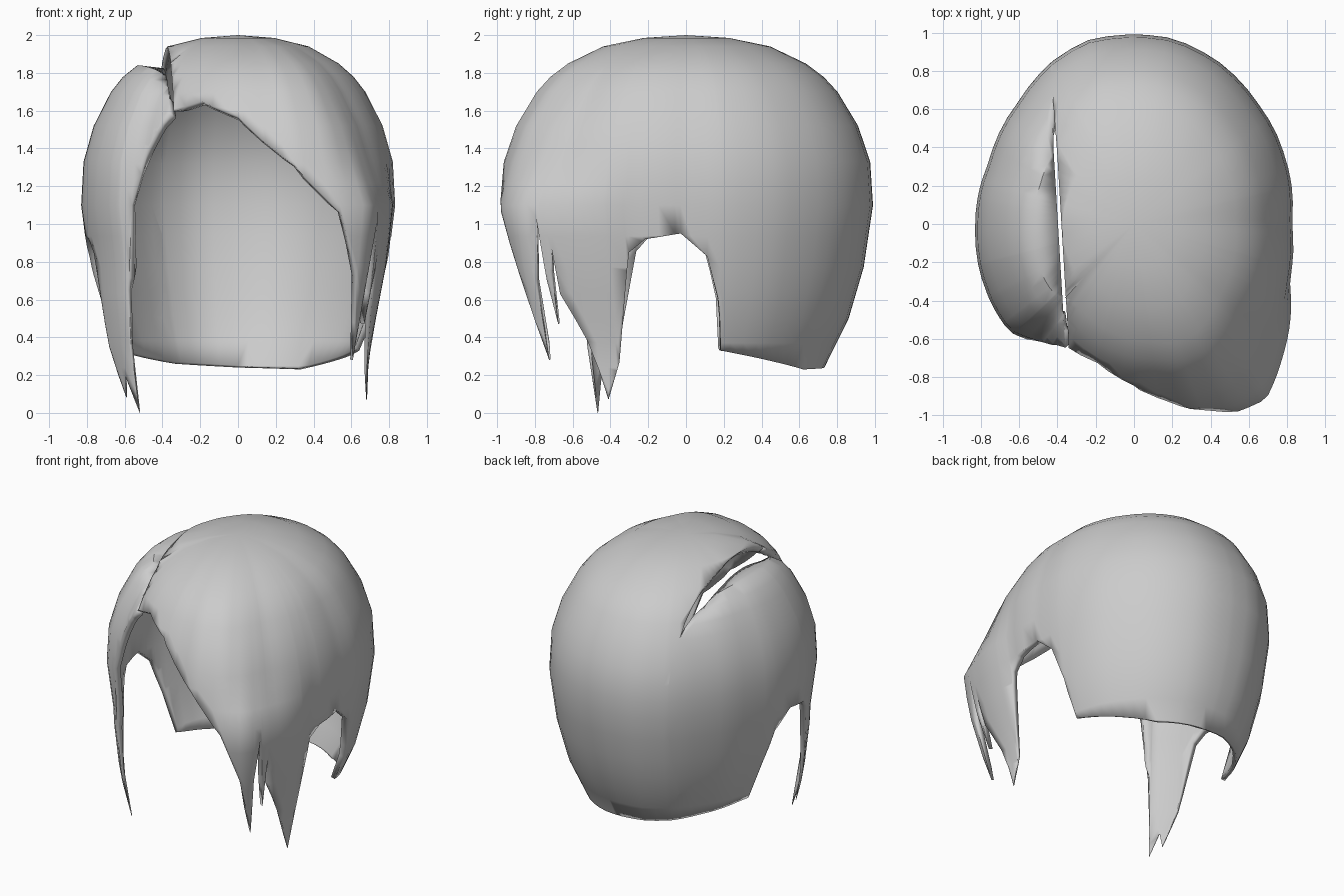
import bpy, bmesh, math
from mathutils import Vector

old = bpy.data.objects.get("Cube")
if old:
    bpy.data.objects.remove(old)

# Plan outline: (angle in degrees, radius)
OUTLINE = [(-118, .84), (-90, .95), (-81, .975), (-72, 1.025), (-61, 1.03), (-53, .99),
           (-42, .92), (-20, .865), (0, .825), (25, .865), (34, .885), (43, .9), (62, .955),
           (78, .99), (104, .99), (117, .95), (133, .88), (157, .825), (181, .83),
           (212, .855), (221, .86), (230, .805), (239, .825), (242, .84)]
# Extra radius of the swept fringe, and how it fades with height
BULGE = [(-118, 0), (-75, 0), (-61, .095), (-53, .165), (-42, .13), (-20, 0), (242, 0)]
BULGE_FADE = [(0, 1), (1.08, 1), (1.33, .3), (1.7, 0), (2, 0)]
# Vertical profile: (height, radius factor)
PROFILE = [(0, .67), (.24, .74), (.5, .87), (.77, .95), (1.1, 1), (1.33, .985), (1.52, .92),
           (1.7, .81), (1.78, .735), (1.85, .64), (1.94, .45), (1.985, .23), (2, 0)]
LEFT_STRANDS = [(0, .83), (.3, .84), (.77, .95)]
RIGHT_LOCK = [(0, .82), (.3, .9), (.77, .96)]
# Hairline, in order: fringe, side strands, ear notch, nape, other notch, side lock
HAIRLINE = [(-118, 1.6), (-105, 1.65), (-90, 1.57), (-81, 1.43), (-73, 1.31), (-61, 1.06),
            (-54.5, .72), (-50, .28), (-49.3, .7), (-47, 1.04), (-46.3, .7), (-45.3, .47),
            (-44.5, .75), (-43.8, .88), (-43.2, .63), (-37, .38), (-31, .07), (-27, .27),
            (-21, .85), (-15, .92), (-2, .95), (8, .83), (13, .6), (16, .33), (62, .23),
            (90, .24), (118, .26), (164, .33), (167, .6), (172, .83), (182, .95), (195, .92),
            (200, .85), (208, .35), (215, .08), (217, .2), (222, 0), (222.7, .35),
            (223.5, .65), (227, 1.1), (232.5, 1.4), (238, 1.54), (242, 1.6)]


def lerp(table, x):
    for (a, u), (b, v) in zip(table, table[1:]):
        if x <= b:
            return u + (v - u) * (x - a) / (b - a)
    return table[-1][1]


def point(angle, z):
    a = math.radians(angle)
    factor = lerp(PROFILE, z)
    if math.sin(a) < -.2 and z < .77:         # front strands hang straighter
        factor = lerp(LEFT_STRANDS if math.cos(a) > 0 else RIGHT_LOCK, z)
    r = (lerp(OUTLINE, angle) + lerp(BULGE, angle) * lerp(BULGE_FADE, z)) * factor
    return r * math.cos(a), r * math.sin(a), z


# Shell: columns around the head, rows stopped at the hairline
columns = sorted({a for a, z in HAIRLINE} | set(range(-112, 240, 6)))
rows = [z for z, f in reversed(PROFILE)]
rows = sorted(set(rows) | {(a + b) / 2 for a, b in zip(rows, rows[1:]) if a < 1.75}, reverse=True)
bm = bmesh.new()
grid = [[bm.verts.new(point(a, max(z, lerp(HAIRLINE, a)))) for z in rows] for a in columns]
for left, right in zip(grid, grid[1:]):
    for j in range(len(rows) - 1):
        bm.faces.new((left[j], left[j + 1], right[j + 1], right[j]))
bmesh.ops.remove_doubles(bm, verts=bm.verts[:], dist=.0005)
bmesh.ops.dissolve_degenerate(bm, edges=bm.edges[:], dist=.0005)

# Parting: slit along a slanted plane
origin, normal = Vector((-.385, 0, 0)), Vector((1, .06, 0)).normalized()
bmesh.ops.bisect_plane(bm, geom=bm.verts[:] + bm.edges[:] + bm.faces[:],
                       plane_co=origin, plane_no=normal, dist=.0005)


def side(co):
    return (co - origin).dot(normal)


def on_slit(v):
    return abs(side(v.co)) < .001 and v.co.y < .7 and v.co.z > 1.3


slit = [e for e in bm.edges if all(on_slit(v) for v in e.verts) and len(e.link_faces) == 2]
bmesh.ops.split_edges(bm, edges=slit)

# Open the slit; the smaller side dips towards it
moves = {}
for v in bm.verts:
    sides = {side(f.calc_center_median()) > 0 for f in v.link_faces}
    fade = min(1, max(0, (.68 - v.co.y) / .3))
    if v.co.z < 1.3 or len(sides) != 1:
        continue
    if not sides.pop():
        near = math.exp(side(v.co) / .06)
        front = min(1, max(.15, (v.co.y + .7) / .4))
        moves[v] = Vector((-.012 * near, 0, -.11 * near * front)) * fade
    elif on_slit(v):
        moves[v] = normal * .006 * fade
for v, offset in moves.items():
    v.co += offset

mesh = bpy.data.meshes.new("hair_shell")
bm.to_mesh(mesh)
bm.free()
hair = bpy.data.objects.new("hair_shell", mesh)
bpy.context.collection.objects.link(hair)

material = bpy.data.materials.new("plain_grey")
material.use_nodes = True
grey = (.6, .6, .6, 1)
material.diffuse_color = grey
material.node_tree.nodes["Principled BSDF"].inputs["Base Color"].default_value = grey
mesh.materials.append(material)

# Thickness, thinning towards the strand tips and the nape
group = hair.vertex_groups.new(name="thickness")
for v in mesh.vertices:
    group.add([v.index], min(1, max(.1, v.co.z / .8 + (.2 if v.co.y > 0 else 0))), "REPLACE")
thick = hair.modifiers.new("thickness", "SOLIDIFY")
thick.thickness = .045
thick.offset = -1
thick.vertex_group = group.name
bpy.context.view_layer.objects.active = hair
hair.select_set(True)
bpy.ops.object.shade_smooth_by_angle(angle=math.radians(50))
